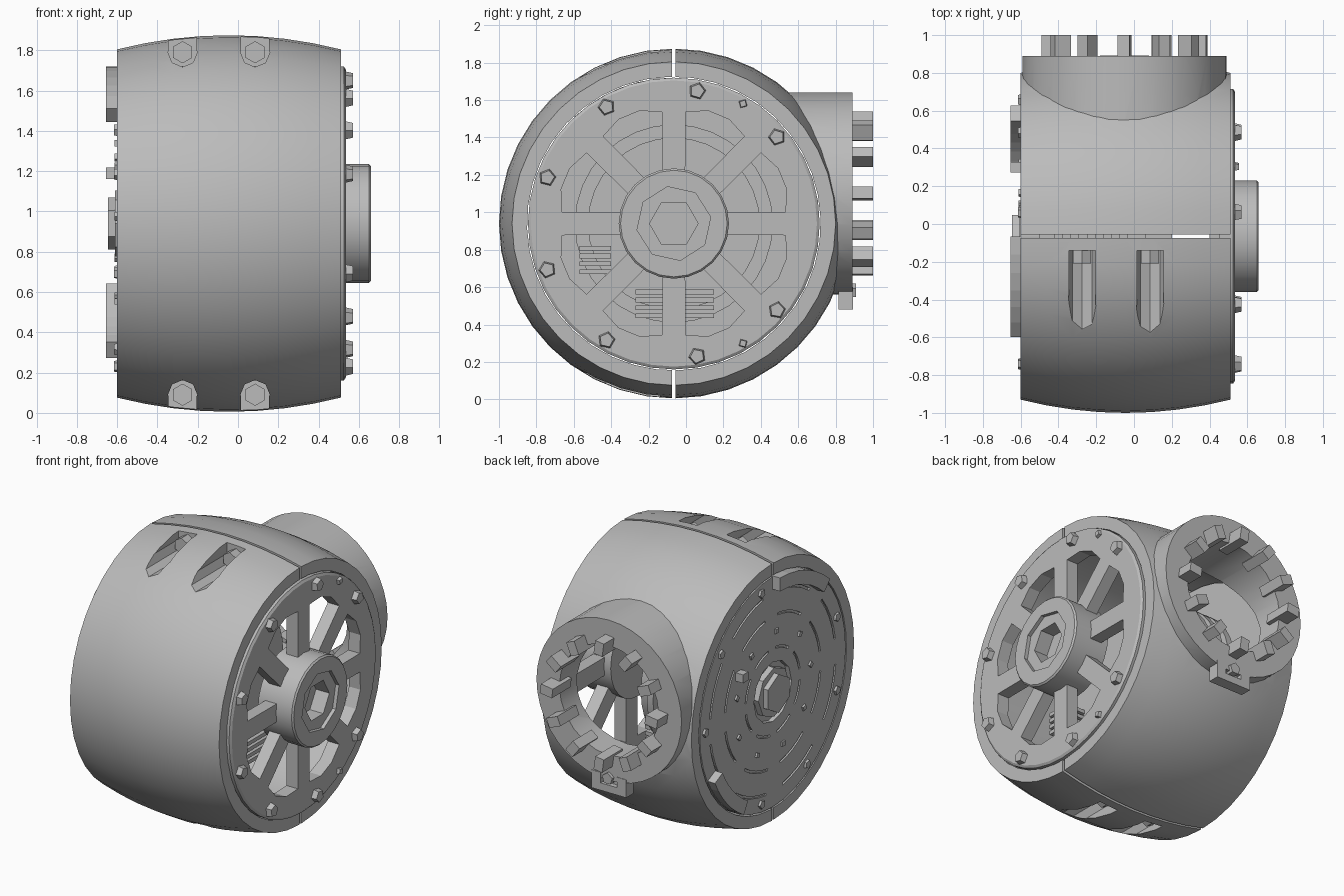
import bpy, bmesh, math
from mathutils import Matrix, Vector

cube = bpy.data.objects.get("Cube")
if cube:
    bpy.data.objects.remove(cube, do_unlink=True)

CY, CZ = -0.065, 0.94      # drum axis
PX, PZ = -0.05, 1.10       # rear port axis

grey = bpy.data.materials.new("plain grey")
grey.use_nodes = True
grey.diffuse_color = (0.5, 0.5, 0.5, 1)
grey.node_tree.nodes["Principled BSDF"].inputs["Base Color"].default_value = (0.5, 0.5, 0.5, 1)


def finish(name, bm):
    bmesh.ops.recalc_face_normals(bm, faces=bm.faces)
    mesh = bpy.data.meshes.new(name)
    bm.to_mesh(mesh)
    bm.free()
    mesh.materials.append(grey)
    ob = bpy.data.objects.new(name, mesh)
    bpy.context.collection.objects.link(ob)
    return ob


def prism(name, pts, x0, x1, taper=1.0):
    """Outline in drum-centred (y, z), extruded along x."""
    bm = bmesh.new()
    n = len(pts)
    my, mz = sum(p[0] for p in pts) / n, sum(p[1] for p in pts) / n
    a = [bm.verts.new((x0, CY + y, CZ + z)) for y, z in pts]
    b = [bm.verts.new((x1, CY + my + (y - my) * taper, CZ + mz + (z - mz) * taper)) for y, z in pts]
    bm.faces.new(a)
    bm.faces.new(b)
    for i in range(n):
        j = (i + 1) % n
        bm.faces.new((a[i], a[j], b[j], b[i]))
    return finish(name, bm)


def polar(r, deg):
    return r * math.cos(math.radians(deg)), r * math.sin(math.radians(deg))


def ngon(r, n, turn=0, centre=(0, 0)):
    return [(centre[0] + p[0], centre[1] + p[1]) for p in (polar(r, turn + 360 * i / n) for i in range(n))]


def arc(r0, r1, a0, a1, steps=6):
    angles = [a0 + (a1 - a0) * i / steps for i in range(steps + 1)]
    return [polar(r1, a) for a in angles] + [polar(r0, a) for a in reversed(angles)]


def y_cylinder(name, x, z, r, y0, y1, n):
    bm = bmesh.new()
    m = Matrix.Translation((x, (y0 + y1) / 2, z)) @ Matrix.Rotation(math.pi / 2, 4, 'X')
    bmesh.ops.create_cone(bm, cap_ends=True, segments=n, radius1=r, radius2=r, depth=y1 - y0, matrix=m)
    return finish(name, bm)


def box(name, lo, hi, turn=0):
    lo, hi = Vector(lo), Vector(hi)
    bm = bmesh.new()
    m = (Matrix.Translation((lo + hi) / 2) @ Matrix.Rotation(turn, 4, 'Y')
         @ Matrix.Diagonal((*(hi - lo), 1)))
    bmesh.ops.create_cube(bm, size=1, matrix=m)
    return finish(name, bm)


def lathe(name, profile, n):
    """Closed solid about the drum axis from (x, radius) points."""
    bm = bmesh.new()
    rings = [[bm.verts.new((x, CY + y, CZ + z)) for y, z in ngon(r, n)] for x, r in profile]
    for p, q in zip(rings, rings[1:]):
        for i in range(n):
            j = (i + 1) % n
            bm.faces.new((p[i], p[j], q[j], q[i]))
    bm.faces.new(rings[0])
    bm.faces.new(rings[-1])
    return finish(name, bm)


def boolean(ob, tool, op='DIFFERENCE'):
    mod = ob.modifiers.new("cut", 'BOOLEAN')
    mod.operation, mod.object, mod.solver = op, tool, 'EXACT'
    bpy.context.view_layer.objects.active = ob
    bpy.ops.object.modifier_apply(modifier=mod.name)
    bpy.data.objects.remove(tool, do_unlink=True)


def smooth(ob):
    bpy.ops.object.select_all(action='DESELECT')
    ob.select_set(True)
    bpy.context.view_layer.objects.active = ob
    bpy.ops.object.shade_smooth_by_angle(angle=math.radians(25))


# Barrel housing with rear port, hollowed and split in two
X0, X1 = -0.6, 0.51
steps = [i / 8 for i in range(9)]
shell = lathe("housing", [(X0 + (X1 - X0) * t, 0.935 - 0.07 * (2 * t - 1) ** 2) for t in steps], 40)
boolean(shell, y_cylinder("port", PX, PZ, 0.54, 0.1, 0.89, 40), 'UNION')
boolean(shell, prism("cavity", ngon(0.785, 40, 2), -0.8, 0.8))
boolean(shell, y_cylinder("port_hole", PX, PZ, 0.37, 0.3, 1.1, 24))
boolean(shell, box("seam", (-1, CY - 0.009, -0.2), (1, CY + 0.009, 2.2)))

# Bolt pockets above and below the front half
for side in (1, -1):
    for x in (-0.275, 0.085):
        z = CZ + side * 0.85
        boolean(shell, y_cylinder("pocket", x, z, 0.073, -0.9, -0.14, 8))
        ends = sorted((z, z + side * 0.2))
        boolean(shell, box("pocket_top", (x - 0.07, -0.9, ends[0]), (x + 0.07, -0.14, ends[1])))
        y_cylinder("pocket_bolt", x, z, 0.055, -0.21, -0.13, 6)
smooth(shell)

# Spoked cover
cover = lathe("spoked_cover", [(0.45, 0.78), (0.525, 0.78), (0.535, 0.765)], 40)
for k in range(8):
    outline = [polar(r, a + 45 * k) for r, a in
               ((0.27, 13), (0.6, 6), (0.63, 17), (0.63, 28), (0.6, 39), (0.27, 32))]
    boolean(cover, prism("window", outline, 0.3, 0.7))
smooth(cover)

# Cover hub with stepped hexagonal socket
hub = lathe("hub", [(0.40, 0.295), (0.65, 0.295), (0.66, 0.285)], 24)
boolean(hub, prism("hub_recess", ngon(0.2, 8, 10), 0.635, 0.8))
boolean(hub, prism("hub_socket", ngon(0.13, 6), 0.48, 0.8))
smooth(hub)

# Cover bolts
for k in range(1, 9):
    prism("cover_bolt", ngon(0.055, 5, 37 * k, polar(0.72, 40 * k)), 0.5, 0.57, 0.7)
for a in (60, -60):
    prism("small_cover_bolt", ngon(0.035, 4, a, polar(0.74, a)), 0.5, 0.555, 0.6)

# Closed end plate with shallow grooves
plate = lathe("end_plate", [(-0.6, 0.775), (-0.5, 0.775)], 40)
for r in (0.28, 0.5, 0.66):
    for k in range(8):
        boolean(plate, prism("groove", arc(r, r + 0.015, 45 * k + 6, 45 * k + 36, 4), -0.7, -0.588))
boolean(plate, prism("plate_socket", ngon(0.2, 12), -0.7, -0.57))
prism("plate_nut", ngon(0.13, 6, 30), -0.5, -0.645)
prism("plate_nut_collar", ngon(0.165, 8), -0.5, -0.61)
for k in range(9):
    prism("plate_bolt", ngon(0.04, 5, 31 * k, polar(0.72, 40 * k)), -0.55, -0.615, 0.7)
    prism("inner_plate_bolt", ngon(0.03, 4, 23 * k, polar(0.4, 40 * k + 15)), -0.55, -0.612, 0.7)

# Raised clips on the end plate
prism("upper_clip", arc(0.69, 0.78, 90, 133), -0.55, -0.655)
prism("lower_clip", arc(0.68, 0.77, -60, -26), -0.55, -0.655)
prism("side_clip", ngon(0.04, 4, 45, (0.365, 0.25)), -0.55, -0.655)

# Finned core inside the drum
core = lathe("core", [(-0.5, 0.46), (0.06, 0.46)], 32)
smooth(core)
for i in range(5):
    x = -0.42 + 0.085 * i
    smooth(lathe("core_fin", [(x, 0.53), (x + 0.045, 0.53)], 32))
for i in range(4):
    z = 0.435 + 0.042 * i
    box("lower_slat", (-0.5, -0.27, z), (0.2, 0.15, z + 0.025))
    z += 0.235
    box("front_slat", (-0.5, -0.57, z), (0.2, -0.4, z + 0.025))

# Port studs and bottom tab
for k in range(12):
    dx, dz = polar(0.39, 30 * k)
    x, z = PX + dx, PZ + dz
    box("port_stud", (x - 0.045, 0.8, z - 0.032), (x + 0.045, 1.0, z + 0.032),
        -math.radians(30 * k + 8))
tab = box("port_tab", (PX - 0.13, 0.815, 0.48), (PX + 0.13, 0.893, 0.6))
boolean(tab, box("tab_notch", (PX - 0.06, 0.86, 0.53), (PX + 0.06, 1.0, 0.7)))
y_cylinder("tab_bolt", PX, 0.58, 0.04, 0.84, 0.91, 5)
